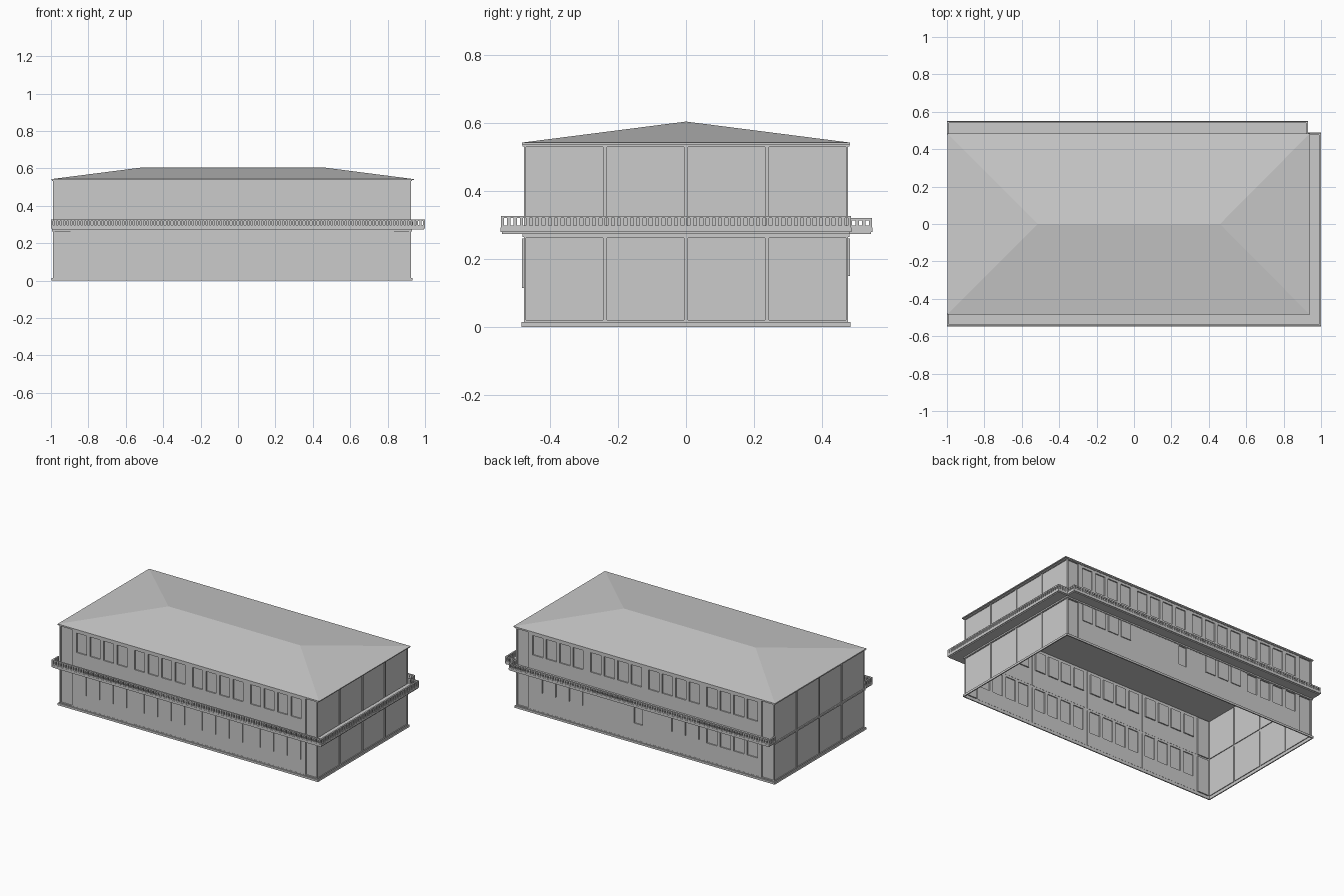
import bpy, bmesh
from mathutils import Vector

if "Cube" in bpy.data.objects:
    bpy.data.objects.remove(bpy.data.objects["Cube"])

X0, X1, Y = -0.99, 0.925, 0.478   # wall planes


def to_object(bm, name):
    me = bpy.data.meshes.new(name)
    bm.to_mesh(me)
    bm.free()
    ob = bpy.data.objects.new(name, me)
    bpy.context.collection.objects.link(ob)
    return ob


def add_box(bm, x0, x1, y0, y1, z0, z1):
    v = [bm.verts.new((x, y, z)) for z in (z0, z1)
         for x, y in ((x0, y0), (x1, y0), (x1, y1), (x0, y1))]
    bm.faces.new(v[3::-1])
    bm.faces.new(v[4:])
    for i in range(4):
        j = (i + 1) % 4
        bm.faces.new((v[i], v[j], v[j + 4], v[i + 4]))


def relief_wall(name, origin, along, out, u0, u1, cells, height=0.54):
    """Single-skin wall; each cell (u0, u1, z0, z1, depth) pushes a panel in or out."""
    us = sorted({u0, u1, *[round(c[i], 4) for c in cells for i in (0, 1)]})
    zs = sorted({0, height, *[round(c[i], 4) for c in cells for i in (2, 3)]})
    o, a, n = Vector(origin), Vector(along), Vector(out)
    bm = bmesh.new()

    def depth(i, j):
        if not (0 <= i < len(us) - 1 and 0 <= j < len(zs) - 1):
            return 0
        u, z = (us[i] + us[i + 1]) / 2, (zs[j] + zs[j + 1]) / 2
        d = 0
        for c in cells:
            if c[0] < u < c[1] and c[2] < z < c[3]:
                d = c[4]
        return d

    def quad(pts):
        bm.faces.new([bm.verts.new(o + a * u + n * d + Vector((0, 0, z))) for u, z, d in pts])

    for i in range(len(us) - 1):
        for j in range(len(zs) - 1):
            ua, ub, za, zb = us[i], us[i + 1], zs[j], zs[j + 1]
            d, r, t = depth(i, j), depth(i + 1, j), depth(i, j + 1)
            quad([(ua, za, d), (ub, za, d), (ub, zb, d), (ua, zb, d)])
            if r != d:
                quad([(ub, za, d), (ub, za, r), (ub, zb, r), (ub, zb, d)])
            if t != d:
                quad([(ua, zb, d), (ub, zb, d), (ub, zb, t), (ua, zb, t)])
    bmesh.ops.remove_doubles(bm, verts=bm.verts, dist=1e-5)
    bmesh.ops.dissolve_limit(bm, angle_limit=0.01, verts=bm.verts, edges=bm.edges)
    return to_object(bm, name)


FLOORS = ((0.02, 0.262), (0.275, 0.53))
BAYS = (-0.89, -0.46, -0.03, 0.40)


def window(bay, k, z0, z1, d):
    u = bay + 0.0275 + 0.1 * k
    return (u, u + 0.075, z0, z1, d)


# shared panels of the long walls: recessed end bays, shallow middle bays, upper windows
long_cells = []
for z0, z1 in FLOORS:
    long_cells += [(-0.98, -0.895, z0, z1, -0.008), (0.835, 0.915, z0, z1, -0.008)]
    long_cells += [(b + 0.005, b + 0.425, z0, z1, -0.001) for b in BAYS]
long_cells += [window(b, k, 0.385, 0.515, -0.009) for b in BAYS for k in range(4)]

# front: projecting lower windows
front_low = [window(b, k, 0.115, 0.26, 0.005) for b in BAYS for k in range(4)]
relief_wall("front_wall", (0, -Y, 0), (1, 0, 0), (0, -1, 0), X0, X1, long_cells + front_low)

# back: mixed lower windows and one door
back_low = [window(0.40, k, 0.15, 0.26, 0.005) for k in range(4)]
back_low += [window(-0.46, k, 0.15, 0.26, 0.005) for k in range(3)]
back_low += [window(-0.89, k, 0.14, 0.26, -0.009) for k in range(4)]
back_low += [(-0.01, 0.05, 0.13, 0.26, -0.009)]
relief_wall("back_wall", (0, Y, 0), (1, 0, 0), (0, 1, 0), X0, X1, long_cells + back_low)

# short end walls with four shallow bays each
end_cells = [(y + 0.006, y + 0.233, z0, z1, -0.005)
             for y in (-0.478, -0.239, 0, 0.239) for z0, z1 in FLOORS]
relief_wall("right_wall", (X1, 0, 0), (0, 1, 0), (1, 0, 0), -Y, Y, end_cells)
relief_wall("left_wall", (X0, 0, 0), (0, 1, 0), (-1, 0, 0), -Y, Y, end_cells)


# trim courses around the walls
def course(name, z0, z1, p):
    bm = bmesh.new()
    for s in (-1, 1):
        add_box(bm, X0 - p, X1 + p, *sorted((s * Y, s * (Y + p))), z0, z1)
    add_box(bm, X0 - p, X0, -Y, Y, z0, z1)
    add_box(bm, X1, X1 + p, -Y, Y, z0, z1)
    to_object(bm, name)


course("plinth", 0, 0.014, 0.007)
course("string_course", 0.264, 0.273, 0.004)
course("cornice", 0.532, 0.54, 0.004)

# hipped roof with a thin eave edge
bm = bmesh.new()
ex0, ex1, ey = -0.998, 0.94, 0.484
add_box(bm, ex0, ex1, -ey, ey, 0.537, 0.543)
bm.faces.ensure_lookup_table()
bmesh.ops.delete(bm, geom=[bm.faces[1]], context='FACES_ONLY')
bm.verts.ensure_lookup_table()
a, b, c, d = bm.verts[4:8]
l, r = bm.verts.new((-0.515, 0, 0.605)), bm.verts.new((0.46, 0, 0.605))
for f in ((a, b, r, l), (b, c, r), (c, d, l, r), (d, a, l)):
    bm.faces.new(f)
to_object(bm, "hip_roof")

# gallery slabs: front, right and back
bm = bmesh.new()
for s in ((-1, 1, -0.547, -Y), (X1, 1, -Y, 0.488), (-1, 0.93, Y, 0.55)):
    add_box(bm, *s, 0.280, 0.292)
for s in ((-0.995, 0.995, -0.543, -Y), (X1, 0.995, -Y, 0.484), (-0.995, 0.926, Y, 0.545)):
    add_box(bm, *s, 0.274, 0.280)
to_object(bm, "gallery_slab")


# railings: bottom rail, top rail and evenly spaced balusters
def railing(name, p, q, top, pitch=0.0185, w=0.005):
    p, q = Vector(p), Vector(q)
    bm = bmesh.new()

    def bar(a, b, h, z0, z1):
        add_box(bm, min(a.x, b.x) - h, max(a.x, b.x) + h,
                min(a.y, b.y) - h, max(a.y, b.y) + h, z0, z1)
    bar(p, q, w, 0.292, 0.298)
    bar(p, q, w, top - 0.007, top)
    n = max(1, round((q - p).length / pitch))
    for i in range(n + 1):
        c = p.lerp(q, i / n)
        bar(c, c, 0.0048, 0.298, top - 0.007)
    to_object(bm, name)


railing("front_railing", (-0.994, -0.541), (0.994, -0.541), 0.327)
railing("front_left_end_railing", (-0.994, -0.541), (-0.994, -0.485), 0.327)
railing("right_railing", (0.994, -0.541), (0.994, 0.482), 0.327)
railing("right_back_end_railing", (0.935, 0.482), (0.994, 0.482), 0.327)
railing("back_railing", (-0.994, 0.544), (0.924, 0.544), 0.321)
railing("back_left_end_railing", (-0.994, 0.485), (-0.994, 0.544), 0.321)
railing("back_right_end_railing", (0.924, 0.485), (0.924, 0.544), 0.321)

# consistent outward normals
for ob in bpy.context.collection.objects:
    if "wall" not in ob.name:
        bm = bmesh.new()
        bm.from_mesh(ob.data)
        bmesh.ops.recalc_face_normals(bm, faces=bm.faces)
        bm.to_mesh(ob.data)
        bm.free()
    elif ob.name in ("back_wall", "left_wall"):
        ob.data.flip_normals()
